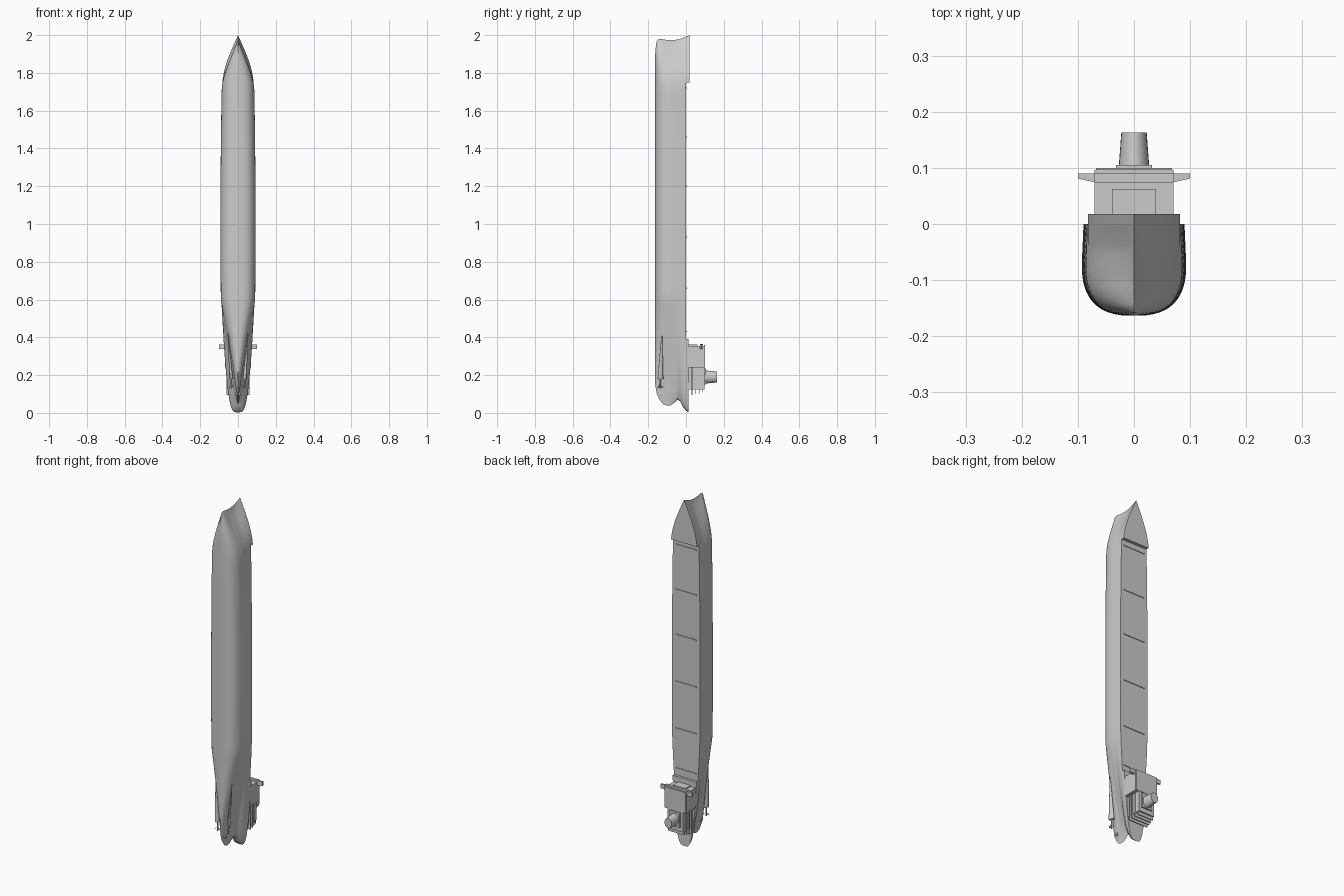
import bpy, bmesh, math
from mathutils import Vector

if "Cube" in bpy.data.objects:
    bpy.data.objects.remove(bpy.data.objects["Cube"])

grey = bpy.data.materials.new("ship grey")
grey.diffuse_color = (0.6, 0.6, 0.6, 1)
grey.use_nodes = True
grey.node_tree.nodes["Principled BSDF"].inputs["Base Color"].default_value = grey.diffuse_color


def finish(name, bm, smooth=False):
    bmesh.ops.remove_doubles(bm, verts=bm.verts, dist=1e-5)
    bmesh.ops.recalc_face_normals(bm, faces=bm.faces)
    me = bpy.data.meshes.new(name)
    bm.to_mesh(me)
    bm.free()
    ob = bpy.data.objects.new(name, me)
    bpy.context.collection.objects.link(ob)
    me.materials.append(grey)
    if smooth:
        bpy.ops.object.select_all(action='DESELECT')
        ob.select_set(True)
        bpy.context.view_layer.objects.active = ob
        bpy.ops.object.shade_smooth_by_angle(angle=math.radians(35))
    return ob


def box(name, x, y, z):
    bm = bmesh.new()
    bmesh.ops.create_cube(bm, size=1)
    for v in bm.verts:
        v.co = [(a + b) / 2 + c * (b - a) for (a, b), c in zip((x, y, z), v.co)]
    return finish(name, bm)


def tube(name, a, b, r1, r2, sides=16, squash=1):
    # tapered round part from point a to point b
    a, b = Vector(a), Vector(b)
    bm = bmesh.new()
    bmesh.ops.create_cone(bm, cap_ends=True, segments=sides, radius1=r1,
                          radius2=r2, depth=(b - a).length)
    q = (b - a).to_track_quat('Z', 'Y')
    for v in bm.verts:
        v.co.y *= squash
        v.co = q @ v.co + (a + b) / 2
    return finish(name, bm, True)


def interp(table, y):
    if y >= table[0][0]:
        return table[0][1]
    for (a, p), (b, q) in zip(table, table[1:]):
        if y >= b:
            return p + (q - p) * (a - y) / (a - b)
    return table[-1][1]


# Hull curves by level: stern end, bow end, stern and bow fullness
STERN = [(.018, 0), (0, .012), (-.015, .03), (-.03, .06), (-.045, .07), (-.06, .055),
         (-.08, .04), (-.1, .038), (-.12, .045), (-.14, .07), (-.155, .1), (-.163, .15)]
BOW = [(.018, 2), (0, 1.992), (-.02, 1.984), (-.04, 1.977), (-.07, 1.973), (-.1, 1.974),
       (-.13, 1.979), (-.148, 1.978), (-.158, 1.96), (-.163, 1.9)]
RUN = [(0, .25), (-.03, .38), (-.06, .75), (-.1, 1.1), (-.14, 1.0), (-.163, .9)]
ENTRY = [(0, 1), (-.05, 1.25), (-.1, 1.2), (-.163, .9)]


def half_width(y, z):
    if y > -.07:
        w = .093 - .003 * min(1, (y + .07) / .07)
    else:
        w = .093 * max(.02, 1 - ((-.07 - y) / .0935) ** 2.6) ** (1 / 2.6)
    w *= .86 + .14 * (1 - (z - 1) ** 2)
    lo, hi = interp(STERN, y), interp(BOW, y)
    t = min(1, max(0, (z - lo) / (.6 - lo)))
    s = min(1, max(0, (hi - z) / .27))
    return w * t ** interp(RUN, y) * max(0, math.sin(s * math.pi / 2)) ** interp(ENTRY, y)


def hull_part(name, levels, zmin=-1, zmax=3, n=72):
    # closed body between levels, mirrored about the centre plane
    bm = bmesh.new()
    rows = []
    for y in levels:
        lo, hi = max(zmin, interp(STERN, y)), min(zmax, interp(BOW, y))
        row = []
        for i in range(n + 1):
            z = lo + (hi - lo) * (1 - math.cos(math.pi * i / n)) / 2
            w = half_width(y, z)
            row.append((bm.verts.new((w, y, z)), bm.verts.new((-w, y, z))))
        rows.append(row)
    for r, q in zip(rows, rows[1:]):
        for i in range(n):
            for s in (0, 1):
                bm.faces.new((r[i][s], r[i + 1][s], q[i + 1][s], q[i][s]))
        for i in (0, n):
            bm.faces.new((r[i][0], r[i][1], q[i][1], q[i][0]))
    for r in (rows[0], rows[-1]):
        for i in range(n):
            bm.faces.new((r[i][0], r[i + 1][0], r[i + 1][1], r[i][1]))
    bmesh.ops.dissolve_degenerate(bm, dist=1e-6, edges=bm.edges)
    return finish(name, bm, True)


levels = [0, -.008, -.015, -.022, -.03, -.038, -.045, -.053, -.06, -.07, -.08, -.09, -.1,
          -.11, -.12, -.13, -.138, -.145, -.15, -.154, -.158, -.161, -.163]
hull_part("hull", levels)
hull_part("forecastle", [.018, .009, 0], zmin=1.75, n=32)
hull_part("poop", [.014, .007, 0], zmax=.39, n=32)

# Main deck cross beams and side coamings
for z in (.43, .66, .93, 1.2, 1.46, 1.72):
    box("deck_beam", (-.066, .066), (-.001, .004), (z - .003, z + .003))

# Deckhouse: forward block and stepped aft decks
box("deckhouse", (-.07, .07), (.01, .096), (.24, .355))
box("deckhouse_front", (-.039, .039), (.01, .062), (.35, .362))
box("aft_house", (-.05, .05), (.01, .098), (.125, .245))
for i, y in enumerate((.03, .049, .068, .087)):
    box("aft_deck", (-.06 + .003 * i, .06 - .003 * i), (y, y + .004), (.095 + .004 * i, .245))
box("bridge_roof", (-.068, .068), (.096, .1), (.24, .36))
box("funnel_base", (-.032, .032), (.096, .105), (.15, .235))

# Bridge with tapering wings
box("bridge", (-.07, .07), (.074, .09), (.335, .366))
for s in (-1, 1):
    bm = bmesh.new()
    outline = [(.068, .074), (.1, .081), (.1, .09), (.068, .09)]
    f = bm.faces.new([bm.verts.new((s * x, y, .338)) for x, y in outline])
    e = bmesh.ops.extrude_face_region(bm, geom=[f])
    for v in e['geom']:
        if isinstance(v, bmesh.types.BMVert):
            v.co.z = .362
    finish("bridge_wing", bm)

# Funnel
tube("funnel", (0, .1, .19), (0, .163, .19), .035, .029, 24, 1)
bpy.data.objects["funnel"].scale.x = .78


def propeller(name, x, y, z, r):
    tube(name + "_hub", (x, y, z + .012), (x, y, z - .01), .005, .003, 12)
    bm = bmesh.new()
    for k in range(4):
        a = k * math.pi / 2 + .4
        d = Vector((math.cos(a), math.sin(a), 0))
        n = Vector((-d.y, d.x, .6)) * .005
        c = Vector((x, y, z))
        bm.faces.new([bm.verts.new(c + p) for p in
                      (d * .003 - n * .4, d * r * .8 - n, d * r, d * r * .8 + n, d * .003 + n * .4)])
    finish(name + "_blades", bm)


# Shaft bossings, shafts and propellers on each side
for s in (-1, 1):
    tube("shaft_bossing", (s * .052, -.128, .42), (s * .036, -.135, .18), .002, .016, 16, .55)
    tube("shaft", (s * .036, -.135, .19), (s * .034, -.137, .135), .004, .004, 10)
    propeller("side_propeller", s * .034, -.137, .138, .016)
    tube("skeg_boss", (s * .004, -.127, .1), (s * .012, -.127, .1), .009, .009, 16)
